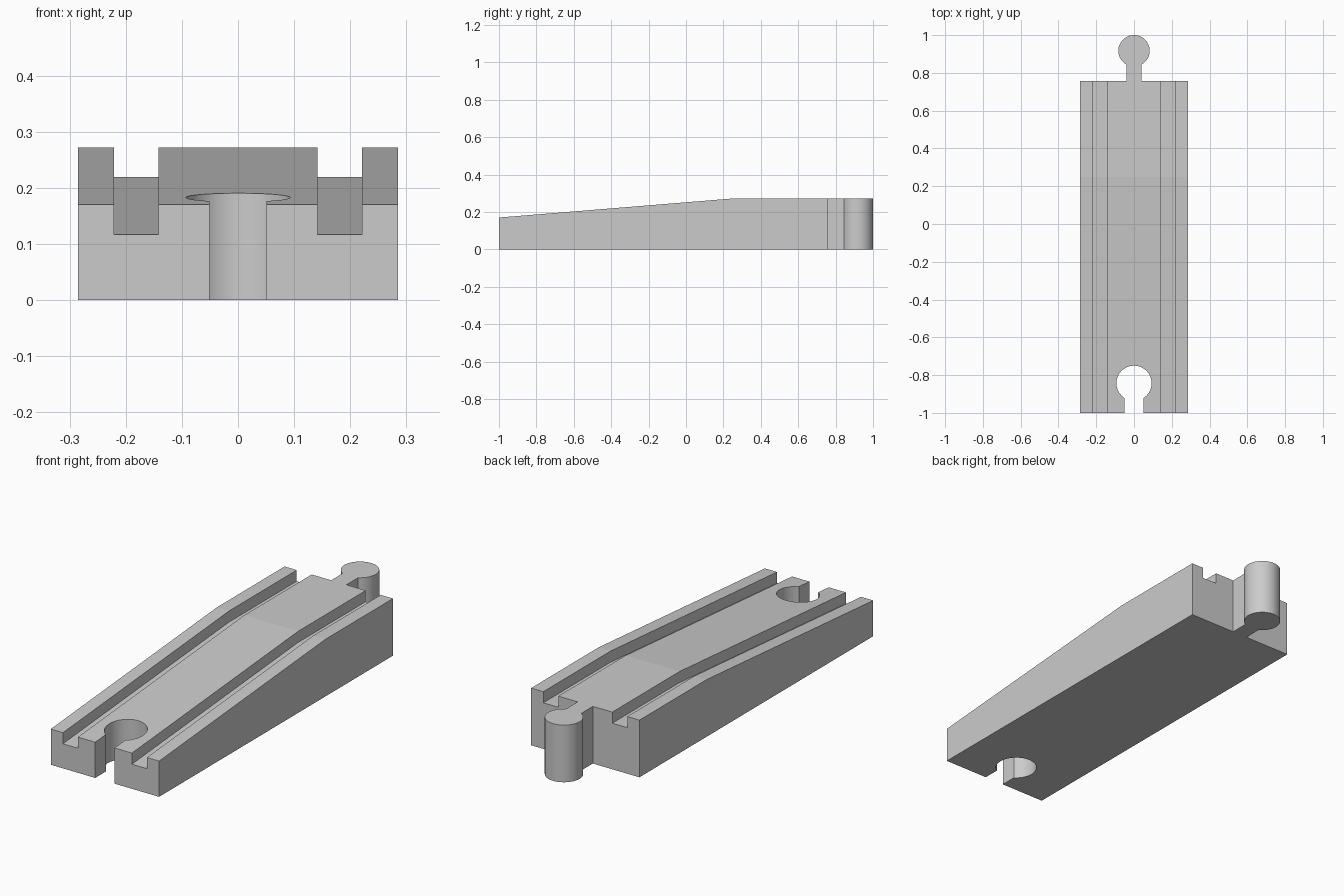
import bpy, bmesh, math
from mathutils import Vector

old = bpy.data.objects.get("Cube")
if old:
    bpy.data.objects.remove(old, do_unlink=True)

HALF_W, FRONT, BACK = 0.285, -1.0, 0.757
LOW, CREST, HIGH = 0.17, 0.25, 0.272
GROOVE_IN, GROOVE_OUT, DEPTH = 0.142, 0.221, 0.053

grey = bpy.data.materials.new("plain grey")
grey.use_nodes = True
colour = (0.6, 0.6, 0.6, 1)
grey.diffuse_color = colour
grey.node_tree.nodes["Principled BSDF"].inputs["Base Color"].default_value = colour


def prism(name, outline, push):
    """Extrude a closed 3D outline along a vector into a solid object."""
    bm = bmesh.new()
    face = bm.faces.new([bm.verts.new(p) for p in outline])
    made = bmesh.ops.extrude_face_region(bm, geom=[face])["geom"]
    verts = [v for v in made if isinstance(v, bmesh.types.BMVert)]
    bmesh.ops.translate(bm, verts=verts, vec=Vector(push))
    bmesh.ops.recalc_face_normals(bm, faces=bm.faces)
    mesh = bpy.data.meshes.new(name)
    bm.to_mesh(mesh)
    bm.free()
    mesh.materials.append(grey)
    obj = bpy.data.objects.new(name, mesh)
    bpy.context.collection.objects.link(obj)
    return obj


def keyhole(centre_y, radius, neck, end_y, z, steps=48):
    """Round head with a straight neck that runs to end_y."""
    side = math.copysign(1, end_y - centre_y)
    half = math.asin(neck / radius)
    arc = [half + (2 * math.pi - 2 * half) * i / steps for i in range(steps + 1)]
    pts = [(radius * math.sin(a), centre_y + side * radius * math.cos(a), z) for a in arc]
    return pts + [(-neck, end_y, z), (neck, end_y, z)]


def combine(target, tool, operation):
    tool.hide_render = True
    bpy.context.view_layer.objects.active = target
    mod = target.modifiers.new(operation, "BOOLEAN")
    mod.operation, mod.solver, mod.object = operation, "EXACT", tool
    bpy.ops.object.modifier_apply(modifier=mod.name)
    bpy.data.objects.remove(tool, do_unlink=True)


# Wedge body: side profile swept across the width
side_profile = [(FRONT, 0), (FRONT, LOW), (CREST, HIGH), (BACK, HIGH), (BACK, 0)]
track = prism("ramp_track", [(-HALF_W, y, z) for y, z in side_profile], (2 * HALF_W, 0, 0))

# Two wheel grooves that follow the slope
slope = (HIGH - LOW) / (CREST - FRONT)
over = 0.1
groove_profile = [(FRONT - over, LOW - DEPTH - slope * over), (CREST, HIGH - DEPTH),
                  (BACK + over, HIGH - DEPTH), (BACK + over, 0.5), (FRONT - over, 0.5)]
for x in (GROOVE_IN, -GROOVE_OUT):
    cutter = prism("groove_cutter", [(x, y, z) for y, z in groove_profile],
                   (GROOVE_OUT - GROOVE_IN, 0, 0))
    combine(track, cutter, "DIFFERENCE")

# Socket at the low end
socket = prism("socket_cutter", keyhole(-0.843, 0.093, 0.051, FRONT - over, -over), (0, 0, 0.6))
combine(track, socket, "DIFFERENCE")

# Connector peg at the high end
peg = prism("connector_peg", keyhole(0.917, 0.083, 0.04, BACK - 0.05, 0), (0, 0, HIGH))
combine(track, peg, "UNION")

# Smooth the round walls, keep the edges crisp
bpy.ops.object.select_all(action="DESELECT")
track.select_set(True)
bpy.context.view_layer.objects.active = track
bpy.ops.object.shade_smooth_by_angle(angle=math.radians(20))
# The ramp crest is a shallow bend, so its long faces stay flat
for poly in track.data.polygons:
    if abs(poly.normal.z) > 0.5:
        poly.use_smooth = False
